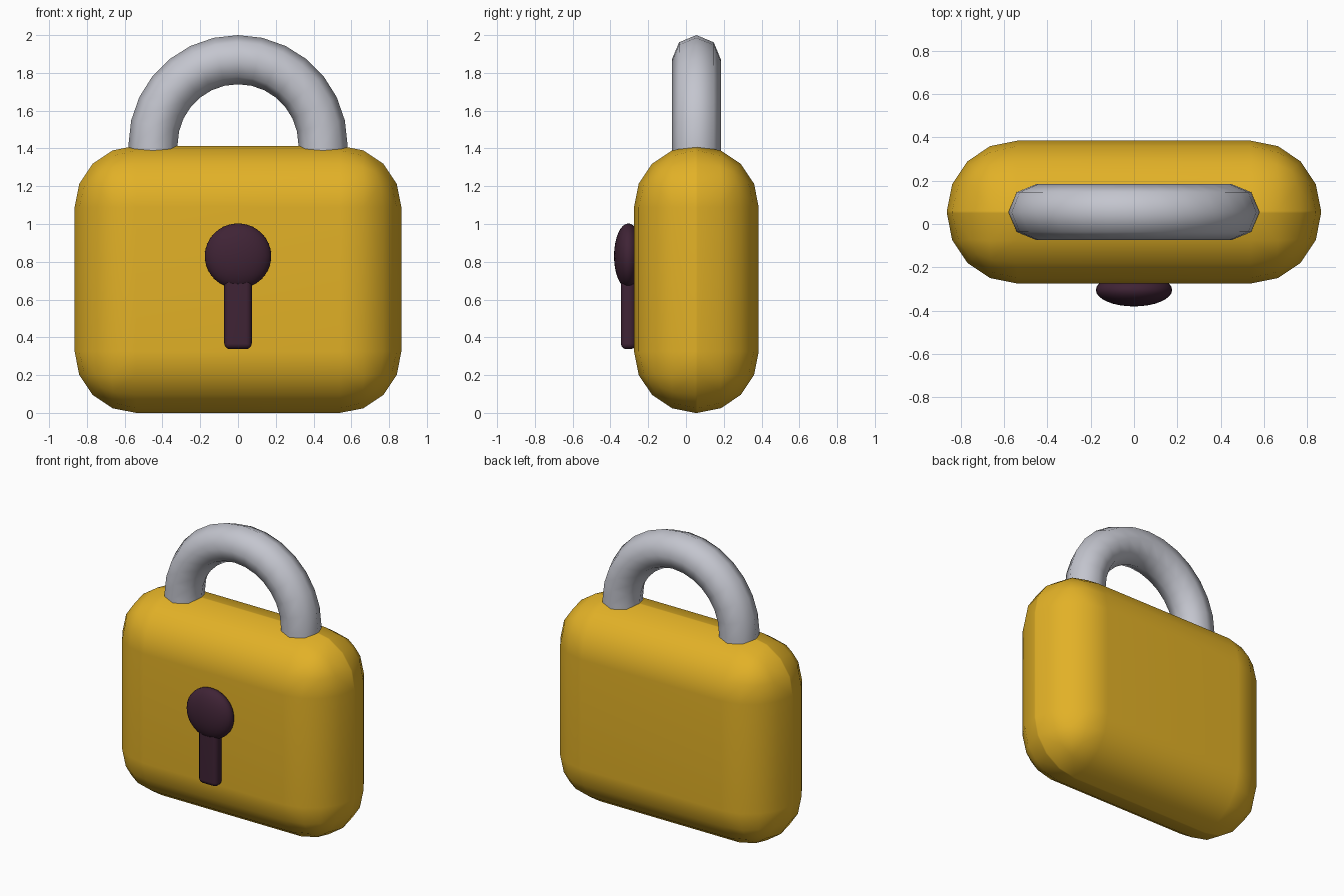
import bpy, bmesh
from math import sin, cos, pi
from mathutils import Matrix, Vector

if "Cube" in bpy.data.objects:
    bpy.data.objects.remove(bpy.data.objects["Cube"], do_unlink=True)

MID_Y = 0.055      # centre plane of body and shackle
KEY_Y = -0.305     # centre plane of the keyhole


def material(name, rgb, rough):
    mat = bpy.data.materials.new(name)
    mat.use_nodes = True
    mat.diffuse_color = (*rgb, 1)
    bsdf = mat.node_tree.nodes["Principled BSDF"]
    bsdf.inputs["Base Color"].default_value = (*rgb, 1)
    bsdf.inputs["Roughness"].default_value = rough
    return mat


gold = material("golden yellow", (0.76, 0.44, 0.02), 0.5)
steel = material("light steel grey", (0.55, 0.56, 0.62), 0.5)
plum = material("dark plum", (0.05, 0.017, 0.036), 0.5)


def finish(bm, name, mat, angle=40):
    """Turn a bmesh into a smooth-shaded, single-colour object."""
    bmesh.ops.recalc_face_normals(bm, faces=bm.faces)
    mesh = bpy.data.meshes.new(name)
    bm.to_mesh(mesh)
    bm.free()
    mesh.materials.append(mat)
    obj = bpy.data.objects.new(name, mesh)
    bpy.context.collection.objects.link(obj)
    bpy.ops.object.select_all(action='DESELECT')
    obj.select_set(True)
    bpy.context.view_layer.objects.active = obj
    bpy.ops.object.shade_smooth_by_angle(angle=angle * pi / 180)
    return obj


def rounded_box(name, mat, centre, size, radius, segments):
    bm = bmesh.new()
    bmesh.ops.create_cube(bm, size=1)
    bmesh.ops.scale(bm, vec=size, verts=bm.verts)
    bmesh.ops.translate(bm, vec=centre, verts=bm.verts)
    bmesh.ops.bevel(bm, geom=bm.edges[:], offset=radius, segments=segments,
                    profile=0.5, affect='EDGES')
    obj = finish(bm, name, mat)
    weighted = obj.modifiers.new("flat face normals", 'WEIGHTED_NORMAL')
    weighted.keep_sharp = True
    return obj


# Body: a thick slab with generously rounded edges
rounded_box("lock_body", gold, (0, MID_Y, 0.707), (1.73, 0.66, 1.414), 0.325, 4)

# Shackle: eight-sided tube swept over a half circle, legs sunk into the body
ARC_Z, ARC_R, TUBE_R, STEPS, SIDES = 1.42, 0.45, 0.13, 14, 8
stations = [(pi * i / STEPS, 0) for i in range(STEPS + 1)]
stations = [(0, -0.2)] + stations + [(pi, -0.2)]
bm = bmesh.new()
rings = []
for turn, drop in stations:
    outward = Vector((cos(turn), 0, sin(turn)))
    centre = Vector((0, MID_Y, ARC_Z + drop)) + outward * ARC_R
    ring = []
    for k in range(SIDES):
        a = 2 * pi * k / SIDES
        offset = outward * cos(a) + Vector((0, sin(a), 0))
        ring.append(bm.verts.new(centre + offset * TUBE_R))
    rings.append(ring)
for r0, r1 in zip(rings, rings[1:]):
    for k in range(SIDES):
        n = (k + 1) % SIDES
        bm.faces.new((r0[k], r0[n], r1[n], r1[k]))
bm.faces.new(rings[0])
bm.faces.new(rings[-1])
finish(bm, "shackle", steel, 60)

# Keyhole: flattened ball above a rounded slot
bm = bmesh.new()
bmesh.ops.create_uvsphere(bm, u_segments=32, v_segments=16, radius=1)
bmesh.ops.scale(bm, vec=(0.176, 0.076, 0.173), verts=bm.verts)
bmesh.ops.translate(bm, vec=(0, KEY_Y, 0.83), verts=bm.verts)
finish(bm, "keyhole_disc", plum)
rounded_box("keyhole_slot", plum, (0, KEY_Y, 0.55), (0.146, 0.08, 0.426), 0.03, 3)
